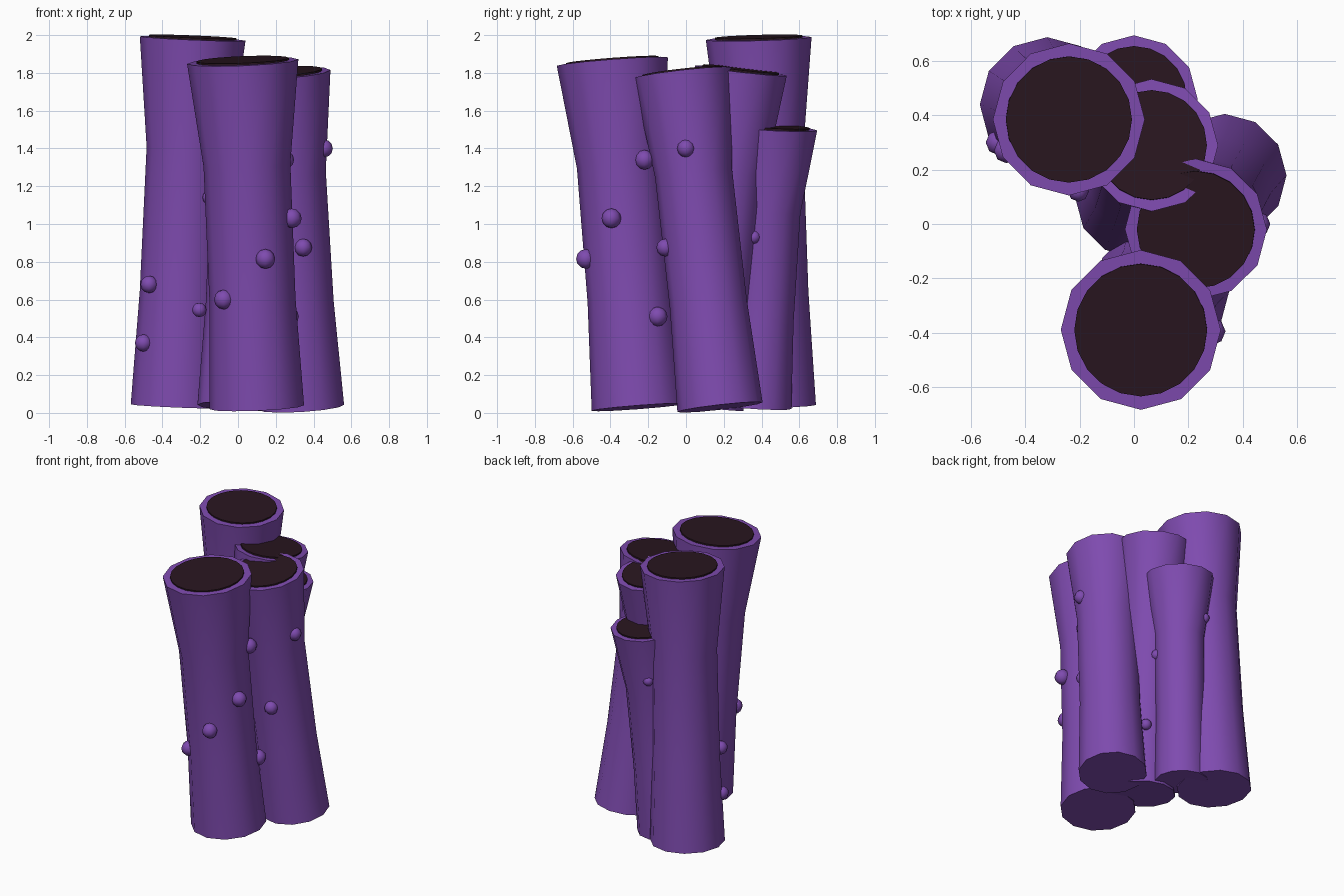
import bpy, bmesh, math
from mathutils import Vector, Matrix

if "Cube" in bpy.data.objects:
    bpy.data.objects.remove(bpy.data.objects["Cube"])


def material(name, color):
    m = bpy.data.materials.new(name)
    m.diffuse_color = color
    m.use_nodes = True
    m.node_tree.nodes["Principled BSDF"].inputs["Base Color"].default_value = m.diffuse_color
    return m


PURPLE = material("purple_flesh", (0.21, 0.07, 0.43, 1))
DARK = material("dark_opening", (0.022, 0.008, 0.014, 1))


def finish(bm, name, mat, smooth=None):
    bmesh.ops.recalc_face_normals(bm, faces=bm.faces)
    me = bpy.data.meshes.new(name)
    bm.to_mesh(me)
    bm.free()
    me.materials.append(mat)
    ob = bpy.data.objects.new(name, me)
    bpy.context.collection.objects.link(ob)
    if smooth:
        bpy.ops.object.select_all(action='DESELECT')
        ob.select_set(True)
        bpy.context.view_layer.objects.active = ob
        bpy.ops.object.shade_smooth_by_angle(angle=math.radians(smooth))
    return ob


def tube(name, base, top, radii, sides=12):
    """Leaning closed tube with four rings and a dark disc in its mouth."""
    base, top = Vector(base), Vector(top)
    tilt = Vector((0, 0, 1)).rotation_difference(top - base).to_matrix()
    bm = bmesh.new()
    rings = []
    for t, r in zip((0, 0.31, 0.7, 1), radii):
        c = base.lerp(top, t)
        rings.append([bm.verts.new(c + tilt @ Vector((r * math.cos(a), r * math.sin(a), 0)))
                      for a in (2 * math.pi * i / sides for i in range(sides))])
    for lo, hi in zip(rings, rings[1:]):
        for i in range(sides):
            j = (i + 1) % sides
            bm.faces.new((lo[i], lo[j], hi[j], hi[i]))
    bm.faces.new(rings[0][::-1])
    bm.faces.new(rings[-1])
    finish(bm, name, PURPLE, 40)

    # dark mouth disc
    bm = bmesh.new()
    r = radii[-1] * 0.83
    bmesh.ops.create_cone(bm, cap_ends=True, segments=20, radius1=r, radius2=r, depth=0.02,
                          matrix=Matrix.Translation(top) @ tilt.to_4x4())
    finish(bm, name + "_opening", DARK)


def bumps(name, size, points):
    for i, p in enumerate(points):
        bm = bmesh.new()
        bmesh.ops.create_uvsphere(bm, u_segments=8, v_segments=6, radius=size,
                                  matrix=Matrix.Translation(p))
        finish(bm, f"{name}_bump_{i + 1}", PURPLE, 50)


# name, base centre, top centre, ring radii, bump size, bump centres
TUBES = [
    ("front_tube", (0.10, -0.25, 0.03), (0.025, -0.39, 1.86), (0.25, 0.228, 0.23, 0.295), 0.052,
     [(-0.075, -0.455, 0.60), (0.145, -0.53, 0.815), (0.285, -0.395, 1.03),
      (0.245, -0.22, 1.34), (0.27, -0.15, 0.51)]),
    ("tall_tube", (-0.32, 0.44, 0.035), (-0.24, 0.385, 1.982), (0.248, 0.225, 0.22, 0.28), 0.046,
     [(-0.47, 0.27, 0.68), (-0.50, 0.30, 0.37)]),
    ("right_tube", (0.335, 0.18, 0.03), (0.228, -0.02, 1.80), (0.227, 0.205, 0.205, 0.262), 0.047,
     [(0.345, -0.11, 0.875), (0.455, 0.0, 1.40)]),
    ("middle_tube", (0.0, 0.09, 0.035), (0.065, 0.29, 1.812), (0.215, 0.19, 0.19, 0.245), 0.038,
     [(-0.205, 0.12, 0.545), (-0.15, 0.2, 1.14), (0.14, 0.29, 0.42)]),
    ("short_tube", (-0.09, 0.38, 0.03), (0.0, 0.46, 1.508), (0.178, 0.165, 0.17, 0.235), 0.035,
     [(0.11, 0.36, 0.93), (0.08, 0.58, 1.275), (-0.11, 0.59, 1.19)]),
]

for name, base, top, radii, size, points in TUBES:
    tube(name, base, top, radii)
    bumps(name, size, points)
